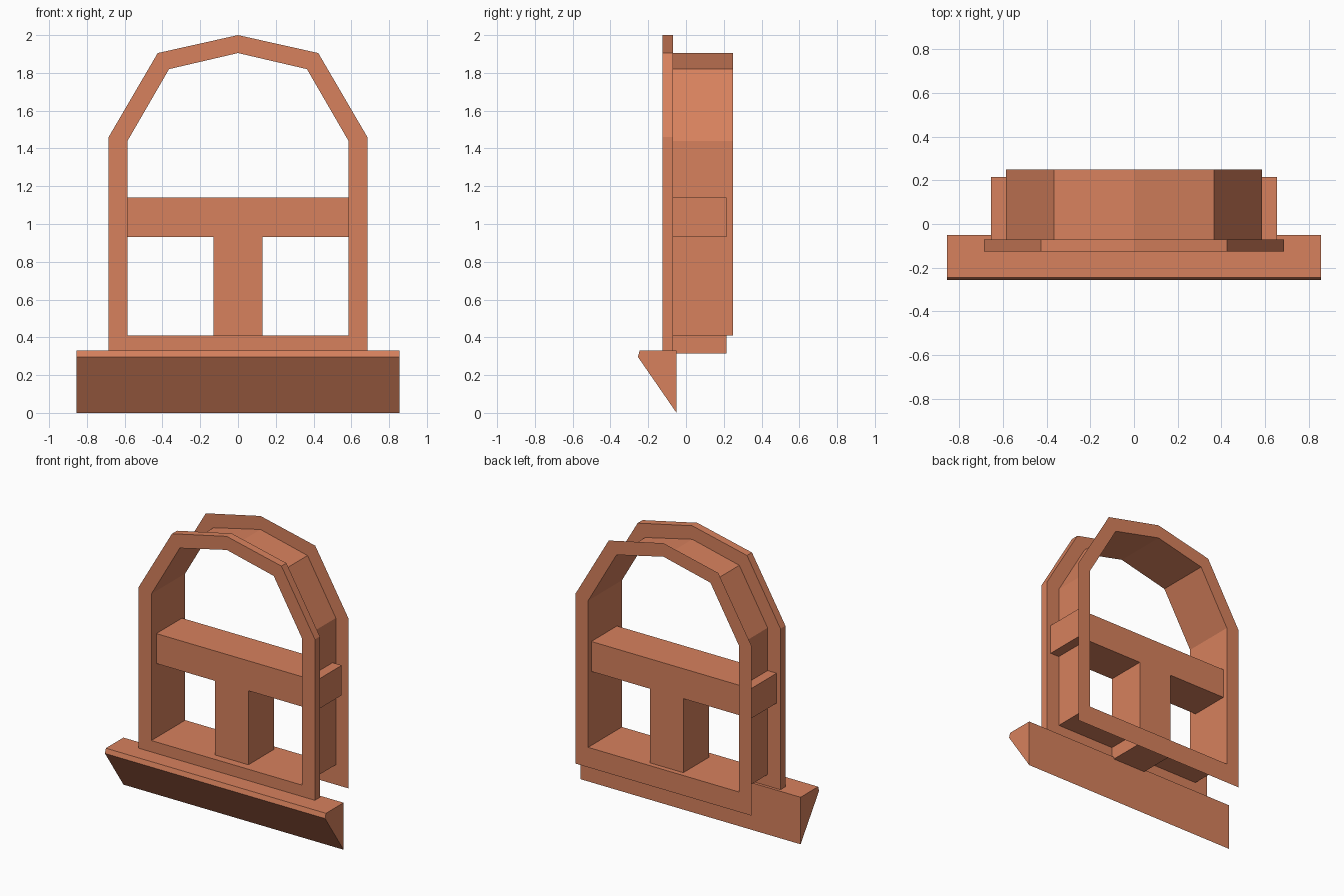
import bpy, bmesh

if "Cube" in bpy.data.objects:
    bpy.data.objects.remove(bpy.data.objects["Cube"])

mat = bpy.data.materials.new("terracotta")
mat.diffuse_color = (0.68, 0.22, 0.11, 1)
mat.use_nodes = True
mat.node_tree.nodes["Principled BSDF"].inputs["Base Color"].default_value = mat.diffuse_color


def finish(name, bm):
    bmesh.ops.recalc_face_normals(bm, faces=bm.faces)
    me = bpy.data.meshes.new(name)
    bm.to_mesh(me)
    bm.free()
    me.materials.append(mat)
    ob = bpy.data.objects.new(name, me)
    bpy.context.collection.objects.link(ob)
    return ob


def mirrored(half):
    # right half from bottom to apex, mirrored into a closed loop
    return half + [(-x, z) for x, z in reversed(half[:-1])]


def ring_verts(bm, profile, y):
    return [bm.verts.new((x, y, z)) for x, z in profile]


def bridge(bm, a, b):
    n = len(a)
    for i in range(n):
        j = (i + 1) % n
        bm.faces.new((a[i], a[j], b[j], b[i]))


def box(name, x, y0, y1, z0, z1):
    bm = bmesh.new()
    pts = [(-x, z0), (x, z0), (x, z1), (-x, z1)]
    a, b = ring_verts(bm, pts, y0), ring_verts(bm, pts, y1)
    bridge(bm, a, b)
    bm.faces.new(a)
    bm.faces.new(b)
    return finish(name, bm)


outer = mirrored([(0.685, 0.27), (0.685, 1.46), (0.425, 1.905), (0, 2.0)])
inner = mirrored([(0.585, 0.41), (0.585, 1.44), (0.365, 1.82), (0, 1.905)])
FRONT, STEP, BACK = -0.125, -0.07, 0.25

# arched front frame, solid
bm = bmesh.new()
loops = [ring_verts(bm, p, y) for p, y in
         ((outer, FRONT), (inner, FRONT), (inner, STEP), (outer, STEP))]
for i in range(4):
    bridge(bm, loops[i], loops[(i + 1) % 4])
finish("front_frame", bm)

# thin tunnel lining with flat flange at the back
bm = bmesh.new()
a, b, c = (ring_verts(bm, p, y) for p, y in
           ((inner, STEP), (inner, BACK), (outer, BACK)))
bridge(bm, a, b)
bridge(bm, b, c)
finish("lining_and_back_flange", bm)

# crossbar and lower post
box("crossbar", 0.655, STEP, 0.215, 0.93, 1.14)
box("lower_post", 0.13, STEP, 0.215, 0.315, 0.93)

# wedge-shaped sill
bm = bmesh.new()
prof = [(-0.05, 0), (-0.255, 0.297), (-0.245, 0.33), (-0.05, 0.33)]
ends = [[bm.verts.new((x, y, z)) for y, z in prof] for x in (-0.855, 0.855)]
bridge(bm, *ends)
for e in ends:
    bm.faces.new(e)
finish("sill", bm)
